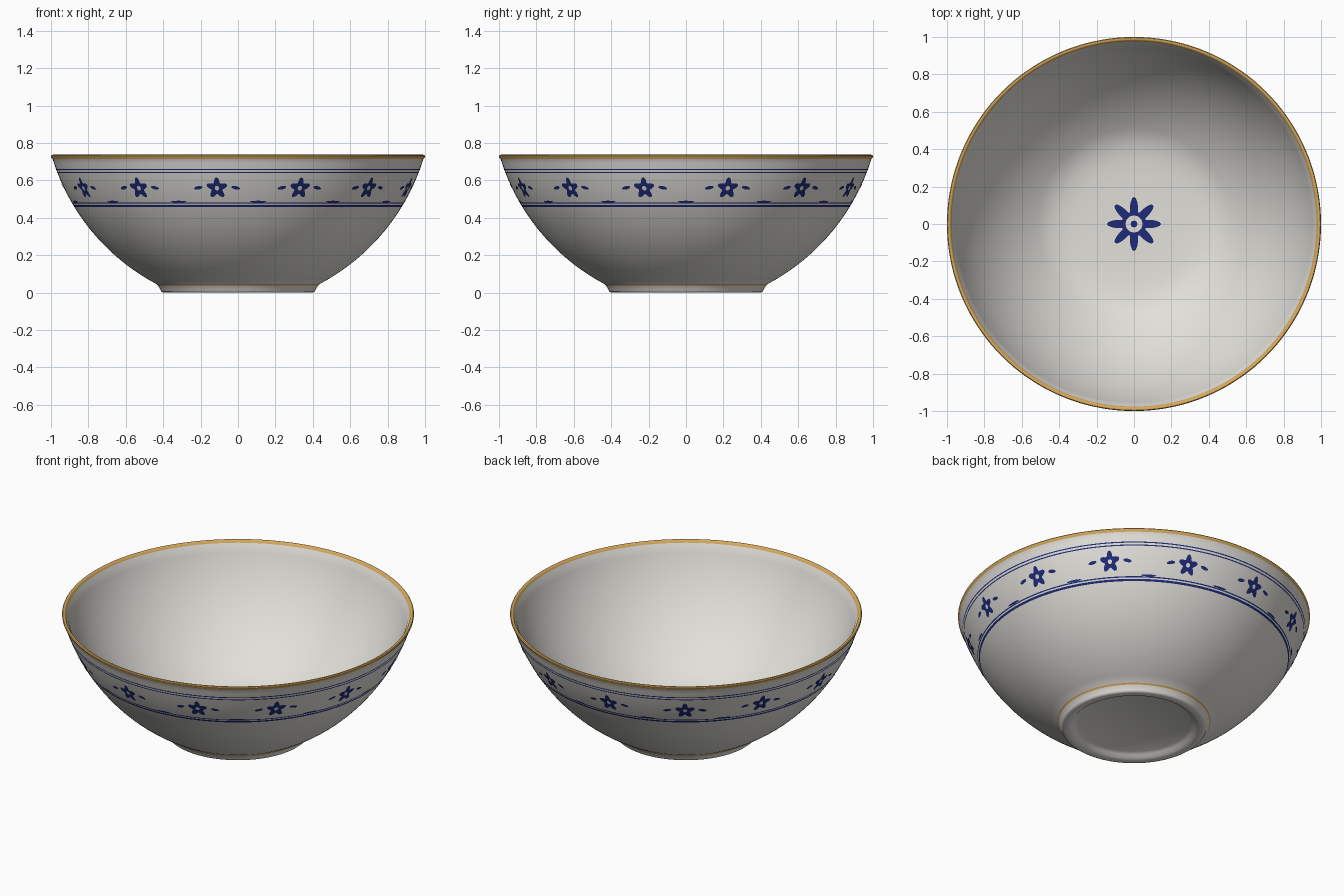
import bpy, bmesh, math

if "Cube" in bpy.data.objects:
    bpy.data.objects.remove(bpy.data.objects["Cube"])

def material(name, rgb):
    m = bpy.data.materials.new(name)
    m.diffuse_color = (*rgb, 1)
    m.use_nodes = True
    m.node_tree.nodes["Principled BSDF"].inputs["Base Color"].default_value = m.diffuse_color
    return m

PORCELAIN = material("porcelain_white", (0.76, 0.745, 0.70))
BLUE = material("cobalt_blue", (0.014, 0.024, 0.19))
GOLD = material("gold_trim", (0.68, 0.40, 0.11))

def make_object(name, bm, mats):
    me = bpy.data.meshes.new(name)
    bm.to_mesh(me)
    bm.free()
    for m in mats:
        me.materials.append(m)
    ob = bpy.data.objects.new(name, me)
    bpy.context.collection.objects.link(ob)
    bpy.context.view_layer.objects.active = ob
    ob.select_set(True)
    bpy.ops.object.shade_smooth_by_angle(angle=math.radians(40))
    ob.select_set(False)
    return ob

# Bowl wall is an arc; radius of the wall at a height
def wall(z, size=1.14):
    return -0.097 + math.sqrt(size ** 2 - (1.053 - z) ** 2)

# Painted lines on the outside: (bottom, top)
LINES = [(0.458, 0.469), (0.476, 0.482), (0.639, 0.645), (0.655, 0.661)]

# Bowl profile: recess, foot, outer wall, rim, inner wall, floor
foot = [(0, 0.03), (0.32, 0.03), (0.34, 0.02), (0.355, 0.006), (0.375, 0), (0.4, 0),
        (0.409, 0.004), (0.413, 0.011), (0.42, 0.026), (0.429, 0.037)]
heights = sorted([0.045 + 0.67 * i / 26 for i in range(27)] + [z for l in LINES for z in l])
outer = [(wall(z), z) for z in heights]
rim = [(0.999, 0.724), (1.0, 0.731), (0.996, 0.736), (0.988, 0.737), (0.981, 0.733), (0.976, 0.722)]
inner = [(wall(z, 1.117), z) for z in [0.70 - 0.61 * i / 22 for i in range(23)]]
floor = [(0.40, 0.068), (0.33, 0.058), (0.25, 0.053), (0.16, 0.05), (0, 0.05)]
profile = foot + outer + rim + inner + floor
first_outer, first_inner = len(foot), len(foot + outer + rim)

def segment_colour(i):
    z = (profile[i][1] + profile[i + 1][1]) / 2
    if i == first_outer - 1 or first_outer + len(outer) - 1 <= i < first_inner - 1:
        return 2
    if i < first_inner and any(a < z < b for a, b in LINES):
        return 1
    return 0

SEG = 144
bm = bmesh.new()
rings = []
for r, z in profile:
    if r == 0:
        rings.append([bm.verts.new((0, 0, z))] * SEG)
    else:
        rings.append([bm.verts.new((r * math.cos(2 * math.pi * k / SEG),
                                    r * math.sin(2 * math.pi * k / SEG), z)) for k in range(SEG)])
for i in range(len(profile) - 1):
    a, b = rings[i], rings[i + 1]
    for k in range(SEG):
        n = (k + 1) % SEG
        corners = list(dict.fromkeys((a[k], a[n], b[n], b[k])))
        bm.faces.new(corners).material_index = segment_colour(i)
bmesh.ops.recalc_face_normals(bm, faces=bm.faces)
make_object("bowl", bm, [PORCELAIN, BLUE, GOLD])

# Painted shapes: a closed outline in (u, v), optionally with a round hole, placed by a mapping
def paint(bm, place, radius, n, hole=0.0):
    angles = [2 * math.pi * k / n for k in range(n)]
    out = [bm.verts.new(place(*radius(t))) for t in angles]
    if hole:
        ins = [bm.verts.new(place(hole * math.cos(t), hole * math.sin(t))) for t in angles]
    else:
        ins = [bm.verts.new(place(0, 0))] * n
    for k in range(n):
        j = (k + 1) % n
        bm.faces.new(list(dict.fromkeys((ins[k], out[k], out[j], ins[j]))))

def on_wall(angle, z0):
    def place(u, v):
        r = wall(z0 + v) + 0.003
        t = angle + u / r
        return (r * math.cos(t), r * math.sin(t), z0 + v)
    return place

def star(base, wave, petals, phase=0.0):
    def radius(t):
        r = base + wave * math.cos(petals * (t - phase))
        return (r * math.cos(t), r * math.sin(t))
    return radius

def ellipse(a, b, tilt=0.0):
    c, s = math.cos(tilt), math.sin(tilt)
    return lambda t: (a * math.cos(t) * c - b * math.sin(t) * s,
                      a * math.cos(t) * s + b * math.sin(t) * c)

# Thirteen flowers with a leaf on each side and sprigs on the lower line between them
COUNT = 13
flowers, leaves = bmesh.new(), bmesh.new()
for k in range(COUNT):
    t = (k + 0.5) * 2 * math.pi / COUNT
    paint(flowers, on_wall(t, 0.558), star(0.044, 0.014, 5, math.pi / 2), 40, 0.012)
    for side in (-1, 1):
        paint(leaves, on_wall(t + side * 0.108, 0.56), ellipse(0.024, 0.009, side * -0.2), 16)
    mid = t + math.pi / COUNT
    paint(leaves, on_wall(mid, 0.486), ellipse(0.045, 0.005), 16)
make_object("flower_band", flowers, [BLUE])
make_object("leaf_band", leaves, [BLUE])

# Eight-petal star with a centre dot on the inside floor
def on_floor(u, v):
    return (u, v, 0.054)

bm = bmesh.new()
paint(bm, on_floor, star(0.104, 0.040, 8), 96, 0.045)
paint(bm, on_floor, ellipse(0.018, 0.018), 16)
make_object("floor_star", bm, [BLUE])
